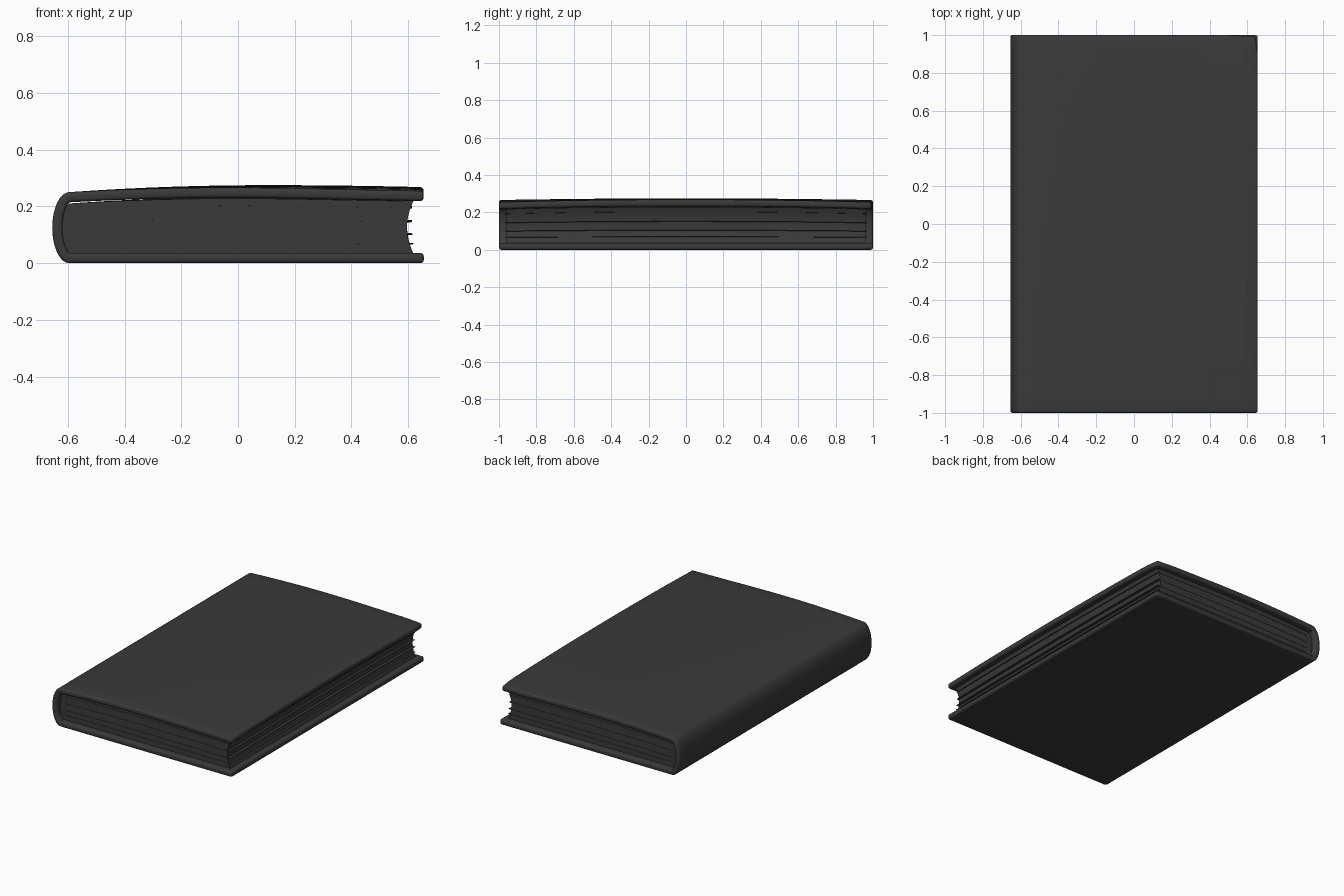
import bpy, bmesh, math

if "Cube" in bpy.data.objects:
    bpy.data.objects.remove(bpy.data.objects["Cube"])

COVER_T = 0.036   # cover board thickness
NY = 24           # segments along the book's length

mat = bpy.data.materials.new("dark_grey")
mat.diffuse_color = (0.042, 0.042, 0.042, 1)
mat.use_nodes = True
mat.node_tree.nodes["Principled BSDF"].inputs["Base Color"].default_value = mat.diffuse_color


def top_z(x, y=0.0):
    """Height of the bowed top cover."""
    if x < 0.1:
        z = 0.275 - 0.025 * ((0.1 - x) / 0.7) ** 2
    else:
        z = 0.275 - 0.007 * ((x - 0.1) / 0.555) ** 2
    w = max(0.0, min(1.0, (x + 0.6) / 1.0))
    return z - 0.014 * w * abs(y) ** 2.2


def bow(x, y, z):
    """Scale a height so that it follows the bowed cover."""
    return z * top_z(x, y) / top_z(x)


def sweep(name, profile, half, closed):
    """Sweep an xz profile along y, following the bow of the cover."""
    bm = bmesh.new()
    rows = []
    for j in range(NY + 1):
        y = -half + 2 * half * j / NY
        rows.append([bm.verts.new((x, y, bow(x, y, z))) for x, z in profile])
    n = len(profile)
    for a, b in zip(rows, rows[1:]):
        for i in range(n if closed else n - 1):
            k = (i + 1) % n
            bm.faces.new((a[i], a[k], b[k], b[i]))
    if closed:
        bm.faces.new(rows[0])
        bm.faces.new(rows[-1])
        bmesh.ops.recalc_face_normals(bm, faces=bm.faces)
    me = bpy.data.meshes.new(name)
    bm.to_mesh(me)
    bm.free()
    ob = bpy.data.objects.new(name, me)
    bpy.context.collection.objects.link(ob)
    me.materials.append(mat)
    return ob


def finish(ob, angle=35):
    bpy.ops.object.select_all(action='DESELECT')
    bpy.context.view_layer.objects.active = ob
    ob.select_set(True)
    for m in list(ob.modifiers):
        bpy.ops.object.modifier_apply(modifier=m.name)
    bpy.ops.object.shade_smooth_by_angle(angle=math.radians(angle))


def spine_arc(cx, rx, z0, z1, n=16):
    """Half ellipse from the bottom round the spine to the top."""
    mid, rz = (z0 + z1) / 2, (z1 - z0) / 2
    return [(cx - rx * math.sin(math.pi * i / n), mid - rz * math.cos(math.pi * i / n))
            for i in range(n + 1)]


# Cover: bottom board, rounded spine and bowed top board in one sheet
xs = [-0.54 + 1.195 * i / 16 for i in range(17)]
profile = [(x, 0.0) for x in reversed(xs)]
profile += spine_arc(-0.595, 0.06, 0.0, top_z(-0.595))
profile += [(x, top_z(x)) for x in xs]
cover = sweep("cover", profile, 1.0, False)
# Slightly worn corner on the top board
for v in cover.data.vertices:
    if v.co.z > 0.2 and v.co.x > 0.5 and v.co.y > 0.9:
        v.co.x -= 0.010 * (v.co.y - 0.9) / 0.1
        v.co.y -= 0.008 * (v.co.x - 0.5) / 0.155
sol = cover.modifiers.new("thickness", 'SOLIDIFY')
sol.thickness, sol.offset = COVER_T, -1
bev = cover.modifiers.new("soft_edges", 'BEVEL')
bev.width, bev.segments, bev.limit_method = 0.012, 3, 'ANGLE'
bev.angle_limit = math.radians(60)
finish(cover)

# Page block: rounded at the spine, hollow at the fore-edge
def page_top(x):
    return top_z(x) - COVER_T - 0.004


def fore_x(t):
    return 0.618 - 0.022 * (1 - (2 * t - 1) ** 2)


z0 = COVER_T - 0.002
px = [-0.59 + 1.15 * i / 16 for i in range(17)]
block = [(x, z0) for x in px]
zt = page_top(0.61)
block += [(fore_x(i / 12), z0 + (zt - z0) * i / 12) for i in range(13)]
block += [(x, page_top(x)) for x in reversed(px)]
block += list(reversed(spine_arc(-0.59, 0.032, z0, page_top(-0.59), 12)))[1:-1]
pages = sweep("page_block", block, 0.962, True)
finish(pages)

# Loose leaves that stick out a little from the block
for k, (t, out) in enumerate([(0.18, 0.014), (0.36, 0.018), (0.6, 0.016), (0.86, 0.006)]):
    lx = [-0.58 + 1.17 * i / 12 for i in range(13)]
    tip = fore_x(t) + out
    height = lambda x: z0 + (page_top(x) - z0) * t
    leaf = [(x, height(x) - 0.002) for x in lx] + [(tip, height(tip) + 0.001)]
    leaf += [(x, height(x) + 0.002) for x in reversed(lx)]
    finish(sweep(f"loose_leaf_{k + 1}", leaf, 0.964, True))
